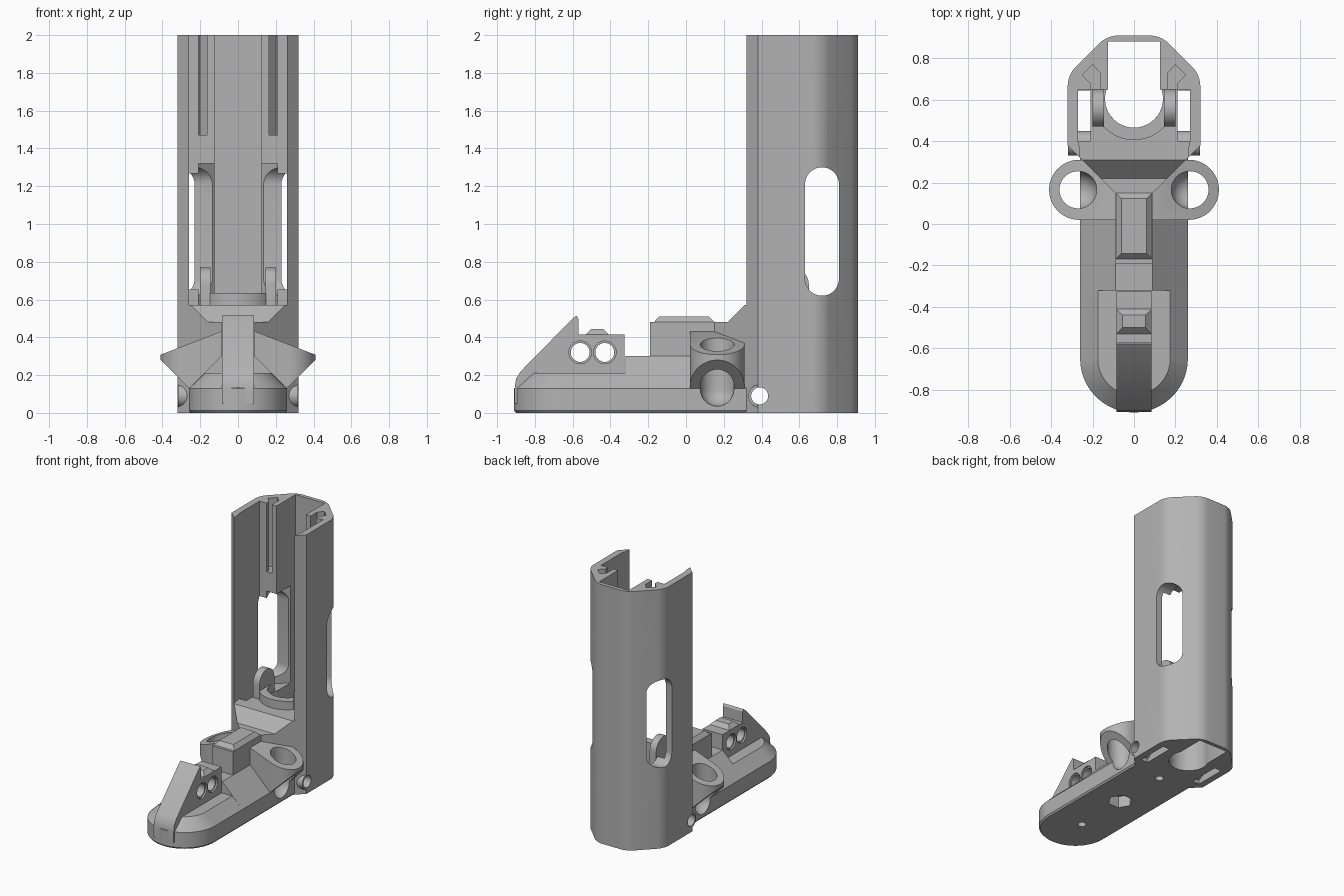
import bpy, bmesh
from math import sin, cos, pi
from mathutils import Vector

if "Cube" in bpy.data.objects:
    bpy.data.objects.remove(bpy.data.objects["Cube"])

grey = bpy.data.materials.new("plain_grey")
grey.use_nodes = True
grey.diffuse_color = (0.45, 0.45, 0.45, 1)
grey.node_tree.nodes["Principled BSDF"].inputs["Base Color"].default_value = (0.45, 0.45, 0.45, 1)


def loft(name, loops, round_if=None):
    """Solid skinned through equal-length loops of 3D points."""
    bm = bmesh.new()
    rows = [[bm.verts.new(p) for p in loop] for loop in loops]
    n = len(rows[0])
    bm.faces.new(rows[0])
    bm.faces.new(rows[-1])
    for low, high in zip(rows, rows[1:]):
        for i in range(n):
            j = (i + 1) % n
            bm.faces.new((low[i], low[j], high[j], high[i]))
    if round_if:
        edges = [e for e in bm.edges if round_if(*e.verts)]
        bmesh.ops.bevel(bm, geom=edges, offset=0.05, segments=5, profile=0.5, affect='EDGES')
    bmesh.ops.recalc_face_normals(bm, faces=bm.faces)
    mesh = bpy.data.meshes.new(name)
    bm.to_mesh(mesh)
    bm.free()
    mesh.materials.append(grey)
    obj = bpy.data.objects.new(name, mesh)
    bpy.context.collection.objects.link(obj)
    return obj


def prism(name, pts, axis, a, b, round_if=None):
    place = {'x': lambda u, v, w: (w, u, v),
             'y': lambda u, v, w: (u, w, v),
             'z': lambda u, v, w: (u, v, w)}[axis]
    return loft(name, [[place(u, v, w) for u, v in pts] for w in (a, b)], round_if)


def box(name, x, y, z):
    return prism(name, [(x[0], y[0]), (x[1], y[0]), (x[1], y[1]), (x[0], y[1])], 'z', *z)


def disc(u, v, r, n=40, start=0.0, sweep=2 * pi):
    full = sweep > 6
    return [(u + r * cos(start + sweep * i / (n if full else n - 1)),
             v + r * sin(start + sweep * i / (n if full else n - 1))) for i in range(n)]


def sym(half):
    return half + [(-u, v) for u, v in reversed(half)]


def boolean(targets, cutter, op='DIFFERENCE'):
    for t in targets:
        bpy.context.view_layer.objects.active = t
        mod = t.modifiers.new("cut", 'BOOLEAN')
        mod.operation, mod.object, mod.solver = op, cutter, 'EXACT'
        bpy.ops.object.modifier_apply(modifier=mod.name)
    bpy.data.objects.remove(cutter)


# Tower shell
outline = sym([(0.25, 0.31), (0.32, 0.38), (0.32, 0.72), (0.13, 0.91)])
tower = prism("tower", outline, 'z', 0, 2,
              lambda a, b: abs(a.co.z - b.co.z) > 1 and a.co.y > 0.6)
mouth = [(0.26, 0.2), (0.26, 0.36), (0.27, 0.40), (0.27, 0.65)]
back = [(0.125, 0.88)]
boolean([tower], prism("c", sym(mouth + [(0.125, 0.65)] + back), 'z', 1.25, 2.1))
boolean([tower], prism("c", sym(mouth + [(0.21, 0.65), (0.21, 0.74), (0.125, 0.82)] + back),
                       'z', 0.57, 1.32))

# Floor opening, side slots, rail grooves
boolean([tower], prism("c", disc(0, 0.605, 0.14), 'z', -0.1, 0.7))
boolean([tower], box("c", (-0.125, 0.125), (0.605, 0.88), (-0.1, 0.7)))
for s in (-1, 1):
    boolean([tower], box("c", sorted((s * 0.21, s * 0.27)), (0.40, 0.645), (-0.1, 0.7)))
    groove = [(s * u, v) for u, v in
              [(0.165, 0.6), (0.21, 0.6), (0.21, 0.68), (0.25, 0.72), (0.2, 0.77), (0.165, 0.73)]]
    boolean([tower], prism("c", groove, 'z', 1.47, 2.1))

# Rounded side windows, with a shallow flared rim
window = disc(0.72, 1.21, 0.09, 20, 0, pi) + disc(0.72, 0.71, 0.09, 20, pi, pi)
boolean([tower], prism("c", window, 'x', -0.5, 0.5))

# Cell cradle inside the tower
cradle = prism("cradle", disc(0, 0.605, 0.2, 28, pi, pi) + disc(0, 0.605, 0.14, 28, 2 * pi, -pi),
               'z', 0.56, 0.635)
for s, side in ((-1, "right"), (1, "left")):
    wing = [(0.47, 0.56), (0.65, 0.56)] + disc(0.56, 0.68, 0.09, 16, 0, pi)
    prism("cradle_wing_" + side, wing, 'x', s * 0.145, s * 0.2)

# Foot with a chamfered rim
def foot_loop(r, z):
    return [(u, v, z) for u, v in [(-r, 0.33)] + disc(0, -0.65, r, 40, pi, pi) + [(r, 0.33)]]


foot = loft("foot", [foot_loop(0.25, 0), foot_loop(0.26, 0.012),
                     foot_loop(0.26, 0.13), foot_loop(0.175, 0.212)])
saddle = prism("foot_saddle", sym([(0.26, 0.1), (0.26, 0.13), (0.09, 0.30)]), 'y', -0.32, 0.33)

# Riser, its top ridge and the neck into the tower
riser = box("riser", (-0.09, 0.09), (-0.19, 0.33), (0.1, 0.48))


def ridge(name, x, y0, y1, z, inset):
    def rect(i, h):
        return [(-x + i, y0 + i, h), (x - i, y0 + i, h), (x - i, y1 - i, h), (-x + i, y1 - i, h)]
    return loft(name, [rect(0, z - 0.01), rect(0, z), rect(inset, z + 0.03)])


ridge("riser_ridge", 0.088, -0.17, 0.15, 0.48, 0.028)
neck = prism("neck", sym([(0.25, 0.32), (0.25, 0.31), (0.09, 0.15)]), 'z', 0.1, 0.6)
boolean([neck], prism("c", [(0.1, 0.2), (0.1, 0.48), (0.22, 0.48), (0.31, 0.57),
                            (0.4, 0.57), (0.4, 0.2)], 'x', -0.5, 0.5), 'INTERSECT')

# Side lugs: one rounded bar trimmed by sloping planes
lugs = prism("side_lugs", disc(0.265, 0.165, 0.145, 28, -pi / 2, pi)
             + disc(-0.265, 0.165, 0.145, 28, pi / 2, pi), 'z', 0, 0.6)
boolean([lugs], prism("c", sym([(0.23, 0.1), (0.43, 0.3), (0.08, 0.435)]),
                      'y', -0.2, 0.5), 'INTERSECT')

# Round-bottomed lug bores
for s in (-1, 1):
    loops = []
    for i in range(9):
        t = pi / 2 * (0.04 + 0.96 * i / 8)
        loops.append([(u, v, 0.125 - 0.09 * cos(t)) for u, v in disc(s * 0.27, 0.165, 0.09 * sin(t), 32)])
    loops.append([(u, v, 0.7) for u, v in disc(s * 0.27, 0.165, 0.09, 32)])
    boolean([foot, saddle, lugs, neck], loft("c", loops))

# Front fin with a sloped face and two cross holes
fin = prism("front_fin", [(-0.325, 0.05), (-0.325, 0.415), (-0.57, 0.415), (-0.57, 0.50),
                          (-0.58, 0.515), (-0.60, 0.50), (-0.875, 0.22), (-0.9, 0.18),
                          (-0.907, 0.13), (-0.907, 0.05)], 'x', -0.085, 0.085)
for y in (-0.56, -0.43):
    boolean([fin], prism("c", disc(y, 0.32, 0.05), 'x', -0.3, 0.3))
    for s in (-1, 1):
        boolean([fin], prism("c", disc(y, 0.32, 0.06), 'x', s * 0.072, s * 0.3))
ridge("fin_ridge", 0.085, -0.53, -0.41, 0.415, 0.03)

# Hinge tube across the tower base
hinge = prism("hinge_tube", disc(0.39, 0.09, 0.06), 'x', -0.318, 0.318)
boolean([tower, hinge, foot], prism("c", disc(0.39, 0.09, 0.045), 'x', -0.5, 0.5))

# Underside screw holes and nut pocket
for y, r, n in ((-0.58, 0.03, 20), (-0.15, 0.09, 6), (0.28, 0.03, 20)):
    boolean([foot], prism("c", disc(0, y, r, n), 'z', -0.1, 0.09))

for obj in list(bpy.context.collection.objects):
    if obj.type == 'MESH':
        bpy.ops.object.select_all(action='DESELECT')
        obj.select_set(True)
        bpy.context.view_layer.objects.active = obj
        bpy.ops.object.shade_smooth_by_angle(angle=0.5)
